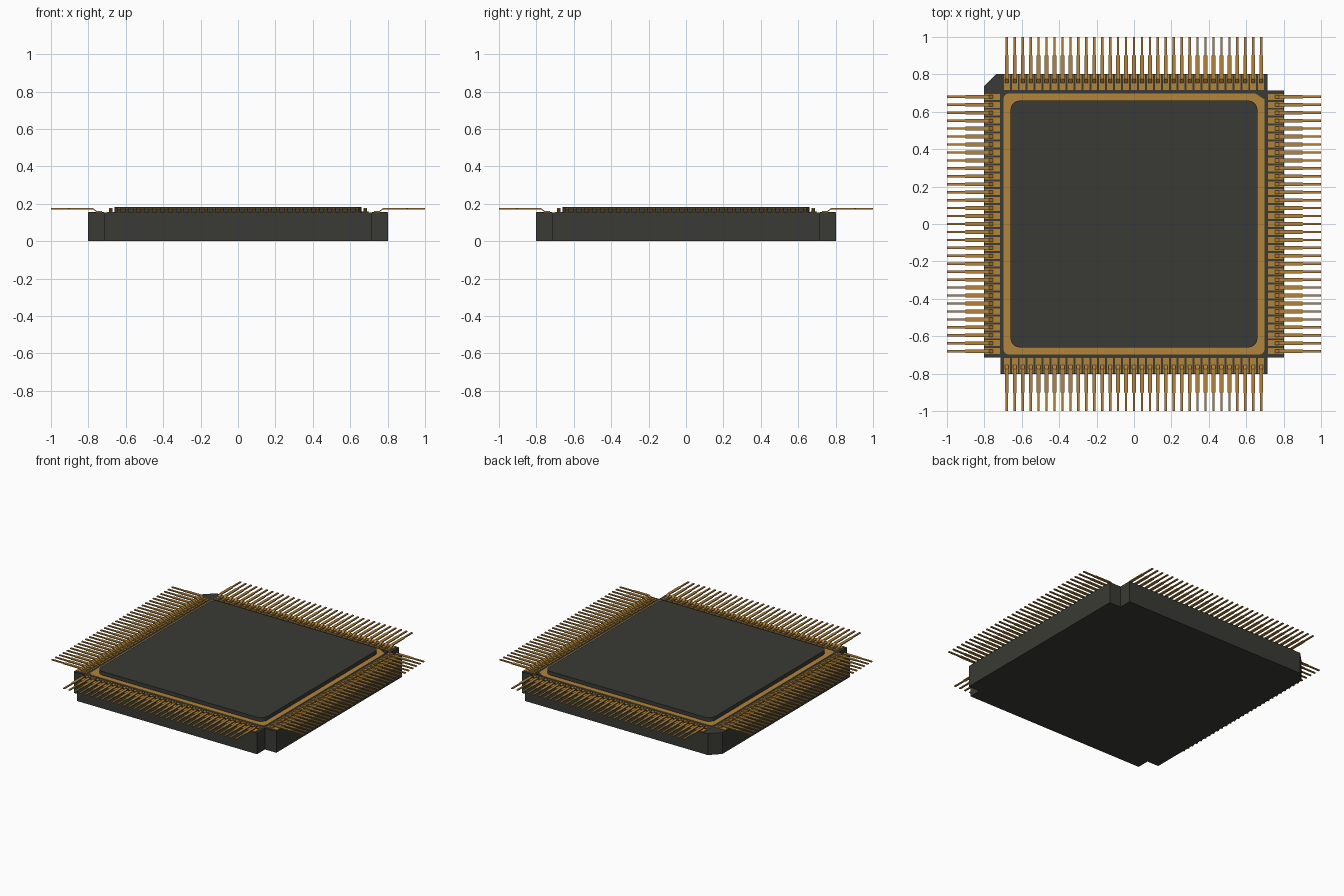
import bpy, bmesh, math
from mathutils import Matrix

if "Cube" in bpy.data.objects:
    bpy.data.objects.remove(bpy.data.objects["Cube"])

def material(name, rgb):
    m = bpy.data.materials.new(name)
    m.diffuse_color = (*rgb, 1)
    m.use_nodes = True
    m.node_tree.nodes["Principled BSDF"].inputs["Base Color"].default_value = m.diffuse_color
    return m

CERAMIC = material("dark_ceramic", (0.042, 0.042, 0.035))
GOLD = material("gold_plate", (0.45, 0.235, 0.045))

def finish(name, bm, mat):
    bmesh.ops.recalc_face_normals(bm, faces=bm.faces)
    me = bpy.data.meshes.new(name)
    bm.to_mesh(me)
    bm.free()
    me.materials.append(mat)
    ob = bpy.data.objects.new(name, me)
    bpy.context.collection.objects.link(ob)
    return ob

def prism(bm, pts, z0, z1):
    lo = [bm.verts.new((x, y, z0)) for x, y in pts]
    hi = [bm.verts.new((x, y, z1)) for x, y in pts]
    bm.faces.new(lo[::-1])
    bm.faces.new(hi)
    for i in range(len(pts)):
        j = (i + 1) % len(pts)
        bm.faces.new((lo[i], lo[j], hi[j], hi[i]))

def rounded_square(h, r, n=6):
    pts = []
    for k, (sx, sy) in enumerate([(1, 1), (-1, 1), (-1, -1), (1, -1)]):
        for i in range(n + 1):
            a = math.pi / 2 * (k + i / n)
            pts.append((sx * (h - r) + r * math.cos(a), sy * (h - r) + r * math.sin(a)))
    return pts

# Ceramic body: three notched corners, one chamfered corner (-x, +y)
H, N, TOP = 0.803, 0.713, 0.153
bm = bmesh.new()
prism(bm, [(N, H), (N, N), (H, N), (H, -N), (N, -N), (N, -H), (-N, -H), (-N, -N),
           (-H, -N), (-H, 0.735), (-0.735, H)], 0, TOP)
finish("ceramic_body", bm, CERAMIC)

# Gold seal ring under the lid
bm = bmesh.new()
prism(bm, rounded_square(0.698, 0.03), TOP, TOP + 0.004)
finish("seal_ring", bm, GOLD)

# Lid with rounded corners
bm = bmesh.new()
prism(bm, rounded_square(0.66, 0.05), TOP + 0.002, 0.184)
finish("lid", bm, CERAMIC)

# Dark index mark on one ring corner
bm = bmesh.new()
prism(bm, [(0.70, 0.665), (0.70, 0.70), (0.645, 0.70)], TOP + 0.002, TOP + 0.006)
finish("index_mark", bm, CERAMIC)

# Pads and gull-shaped leads, 33 per side
COUNT, PITCH, T = 33, 0.0425, 0.007
# stations along a lead: (distance from centre, bottom height, half width)
STATIONS = [(0.728, 0.155, 0.010), (0.755, 0.155, 0.010), (0.775, 0.170, 0.010),
            (0.900, 0.170, 0.010), (0.905, 0.170, 0.006), (1.0, 0.170, 0.006)]

def add_lead(bm, x):
    prev = None
    for d, z, w in STATIONS:
        ring = [bm.verts.new((x + sx * w, d, z + h))
                for sx, h in ((-1, 0), (1, 0), (1, T), (-1, T))]
        if prev:
            for i in range(4):
                j = (i + 1) % 4
                bm.faces.new((prev[i], prev[j], ring[j], ring[i]))
        else:
            bm.faces.new(ring)
        prev = ring
    bm.faces.new(prev[::-1])

for k, side in enumerate(("back", "left", "front", "right")):
    turn = Matrix.Rotation(k * math.pi / 2, 4, 'Z')
    pads, leads = bmesh.new(), bmesh.new()
    for i in range(COUNT):
        x = (i - (COUNT - 1) / 2) * PITCH
        prism(pads, [(x - .016, .717), (x + .016, .717), (x + .016, .80), (x - .016, .80)],
              TOP, TOP + 0.003)
        add_lead(leads, x)
    for name, b in (("pads", pads), ("leads", leads)):
        b.transform(turn)
        finish(f"{side}_{name}", b, GOLD)
